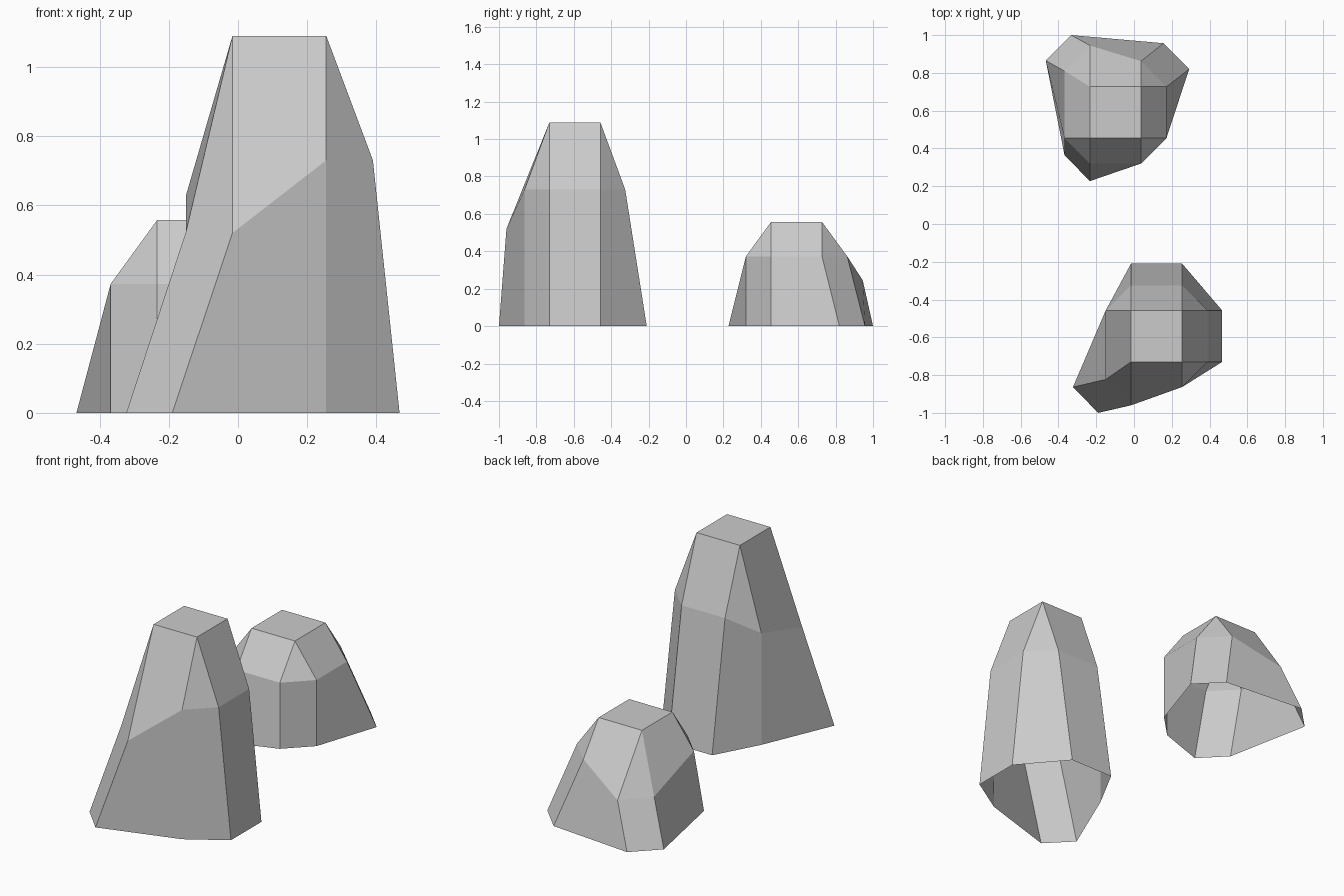
import bpy
import bmesh


def rock(name, x0, x1, y0, y1, top_z, mid, base):
    """Faceted rock: square top, 8-sided shoulder ring, 8-sided base ring, open underneath.
    Rings run counter-clockwise from the front-left point."""
    bm = bmesh.new()
    corners = [bm.verts.new((x, y, top_z))
               for x, y in ((x0, y0), (x1, y0), (x1, y1), (x0, y1))]
    # each top corner feeds two shoulder points
    top = [corners[i] for i in (0, 1, 1, 2, 2, 3, 3, 0)]
    shoulder = [bm.verts.new(p) for p in mid]
    foot = [bm.verts.new((x, y, 0)) for x, y in base]
    bm.faces.new(corners)
    for upper, lower in ((top, shoulder), (shoulder, foot)):
        for i in range(8):
            j = (i + 1) % 8
            loop = [lower[i], lower[j], upper[j], upper[i]]
            bm.faces.new(list(dict.fromkeys(loop)))
    mesh = bpy.data.meshes.new(name)
    bm.to_mesh(mesh)
    bm.free()
    obj = bpy.data.objects.new(name, mesh)
    bpy.context.collection.objects.link(obj)


# tall front rock
rock("tall_rock", -0.016, 0.255, -0.73, -0.458, 1.09,
     mid=[(-0.016, -0.96, 0.52), (0.255, -0.863, 0.73),
          (0.39, -0.73, 0.73), (0.39, -0.458, 0.73),
          (0.255, -0.325, 0.73), (-0.016, -0.325, 0.73),
          (-0.15, -0.458, 0.63), (-0.15, -0.823, 0.525)],
     base=[(-0.19, -1.0), (0.255, -0.863), (0.467, -0.73), (0.467, -0.458),
           (0.255, -0.21), (-0.016, -0.21), (-0.15, -0.458), (-0.323, -0.863)])

# short back rock
rock("short_rock", -0.234, 0.037, 0.455, 0.727, 0.557,
     mid=[(-0.234, 0.32, 0.373), (0.037, 0.32, 0.373),
          (0.172, 0.455, 0.373), (0.172, 0.727, 0.373),
          (0.037, 0.862, 0.373), (-0.234, 0.945, 0.245),
          (-0.368, 0.81, 0.25), (-0.368, 0.455, 0.373)],
     base=[(-0.234, 0.227), (0.037, 0.32), (0.172, 0.455), (0.292, 0.82),
           (0.157, 0.957), (-0.332, 1.0), (-0.467, 0.865), (-0.368, 0.365)])
